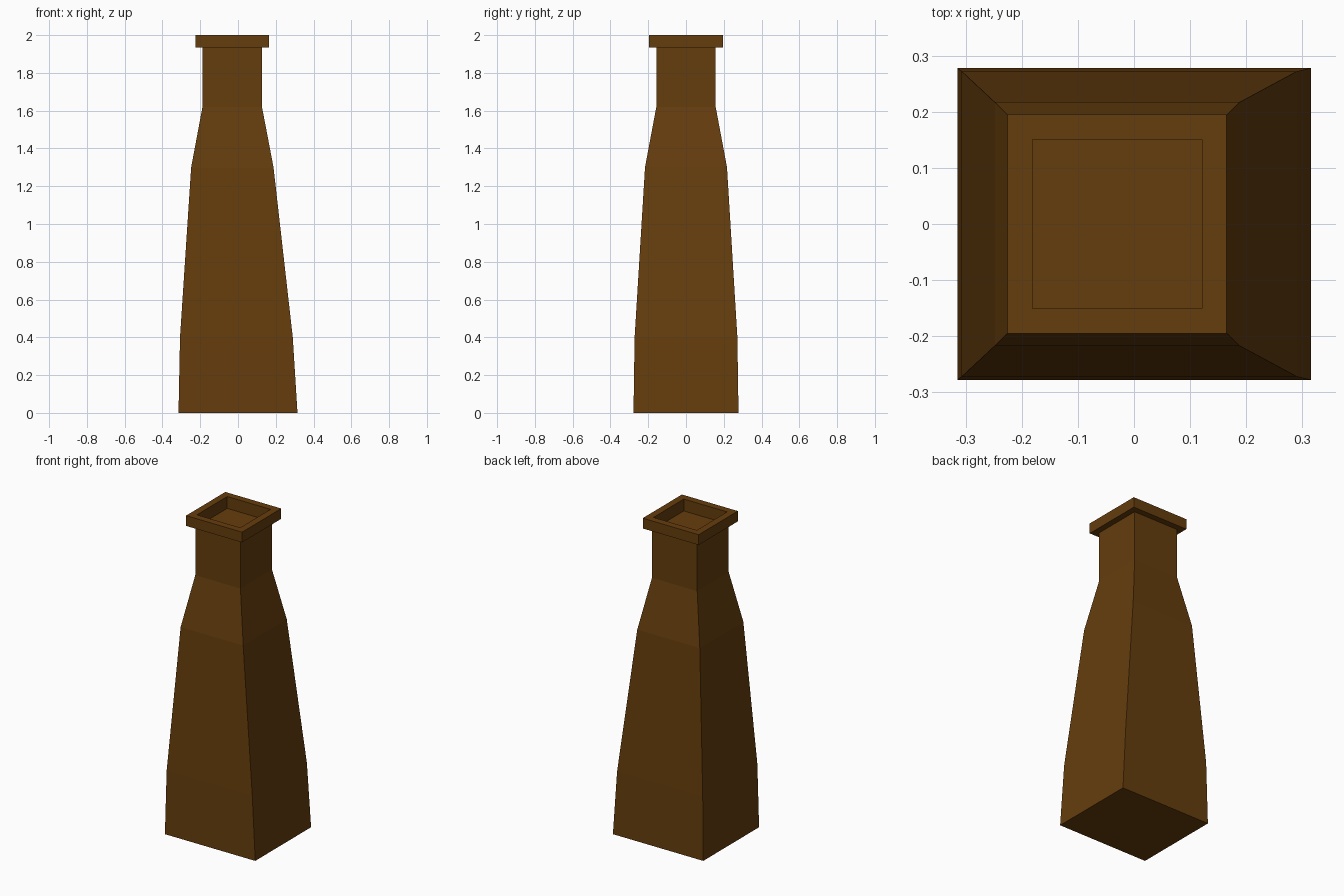
import bpy, bmesh

if "Cube" in bpy.data.objects:
    bpy.data.objects.remove(bpy.data.objects["Cube"])

mat = bpy.data.materials.new("brown_glaze")
mat.diffuse_color = (0.13, 0.047, 0.004, 1)
mat.use_nodes = True
mat.node_tree.nodes["Principled BSDF"].inputs["Base Color"].default_value = mat.diffuse_color

# Rectangular sections from foot to recessed mouth: z, x min, x max, half depth
sections = [
    (0.0, -0.315, 0.315, 0.278),     # foot
    (0.4, -0.307, 0.290, 0.272),     # lower body
    (1.3, -0.248, 0.188, 0.217),     # shoulder
    (1.62, -0.188, 0.127, 0.157),    # neck base
    (1.935, -0.188, 0.127, 0.157),   # neck top
    (1.935, -0.225, 0.165, 0.195),   # lip underside
    (2.0, -0.225, 0.165, 0.195),     # lip top
    (2.0, -0.181, 0.121, 0.151),     # mouth rim
    (1.925, -0.181, 0.121, 0.151),   # mouth floor
]

bm = bmesh.new()
rings = [[bm.verts.new(p) for p in ((a, -d, z), (b, -d, z), (b, d, z), (a, d, z))]
         for z, a, b, d in sections]

# Walls between neighbouring sections, then the two end faces
for low, high in zip(rings, rings[1:]):
    for i in range(4):
        j = (i + 1) % 4
        bm.faces.new((low[i], low[j], high[j], high[i]))
bm.faces.new(rings[0][::-1])
bm.faces.new(rings[-1])

mesh = bpy.data.meshes.new("square_bottle")
bm.to_mesh(mesh)
bm.free()
mesh.materials.append(mat)
bottle = bpy.data.objects.new("square_bottle", mesh)
bpy.context.collection.objects.link(bottle)
